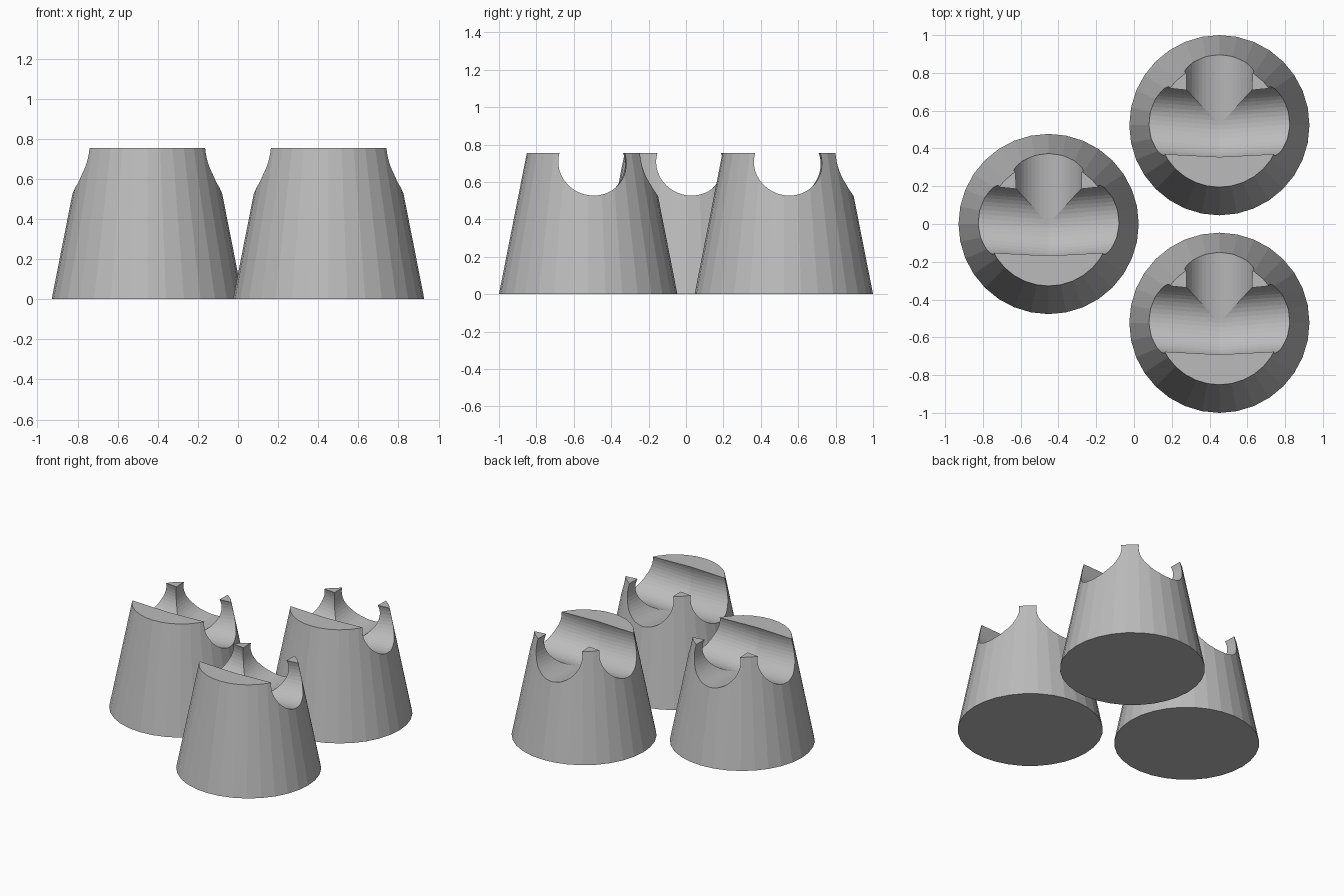
import bpy, bmesh, math
from mathutils import Vector

if "Cube" in bpy.data.objects:
    bpy.data.objects.remove(bpy.data.objects["Cube"])

BASE_R, TOP_R, HEIGHT = 0.477, 0.328, 0.755
PIPE_R, PIPE_Z, RISE, BEND = 0.183, 0.682, 0.075, 0.078
SIDES, PIPE_SIDES = 32, 48

grey = bpy.data.materials.new("grey plastic")
grey.diffuse_color = (0.5, 0.5, 0.5, 1)
grey.use_nodes = True
grey.node_tree.nodes["Principled BSDF"].inputs["Base Color"].default_value = grey.diffuse_color


def sweep(name, path, side):
    """Closed pipe with a ring at every path point; rings lie in the side/z plane."""
    bm = bmesh.new()
    rings = []
    for p in path:
        rings.append([bm.verts.new(Vector(p) + PIPE_R * (math.cos(a) * Vector(side) + math.sin(a) * Vector((0, 0, 1))))
                      for a in (2 * math.pi * i / PIPE_SIDES for i in range(PIPE_SIDES))])
    for a, b in zip(rings, rings[1:]):
        for i in range(PIPE_SIDES):
            j = (i + 1) % PIPE_SIDES
            bm.faces.new((a[i], a[j], b[j], b[i]))
    bm.faces.new(rings[0])
    bm.faces.new(rings[-1])
    bmesh.ops.recalc_face_normals(bm, faces=bm.faces)
    mesh = bpy.data.meshes.new(name)
    bm.to_mesh(mesh)
    bm.free()
    ob = bpy.data.objects.new(name, mesh)
    ob.hide_render = True
    bpy.context.collection.objects.link(ob)
    return ob


# tapered solid body
bpy.ops.mesh.primitive_cone_add(vertices=SIDES, radius1=BASE_R, radius2=TOP_R,
                                depth=HEIGHT, location=(0, 0, HEIGHT / 2))
holder = bpy.context.object
holder.name = "pipe_rest_left"
bpy.ops.object.transform_apply(location=True, rotation=False, scale=False)
holder.data.materials.append(grey)

# slightly bent side-to-side groove, and a groove running to the back
L = 0.6
end_z = PIPE_Z + RISE * L
side_cut = sweep("side_groove_cutter", [(-L, BEND * L, end_z), (0, 0, PIPE_Z), (L, BEND * L, end_z)], (0, 1, 0))
back_cut = sweep("back_groove_cutter", [(0, 0, PIPE_Z), (0, L, end_z)], (1, 0, 0))
for cutter in (side_cut, back_cut):
    mod = holder.modifiers.new("groove", 'BOOLEAN')
    mod.operation, mod.solver, mod.object = 'DIFFERENCE', 'EXACT', cutter
    bpy.context.view_layer.objects.active = holder
    bpy.ops.object.modifier_apply(modifier=mod.name)
    bpy.data.objects.remove(cutter)

# three identical rests in a triangle
holder.location = (-0.452, 0, 0)
for name, y in (("pipe_rest_back", 0.523), ("pipe_rest_front", -0.523)):
    copy = bpy.data.objects.new(name, holder.data)
    copy.location = (0.452, y, 0)
    bpy.context.collection.objects.link(copy)
